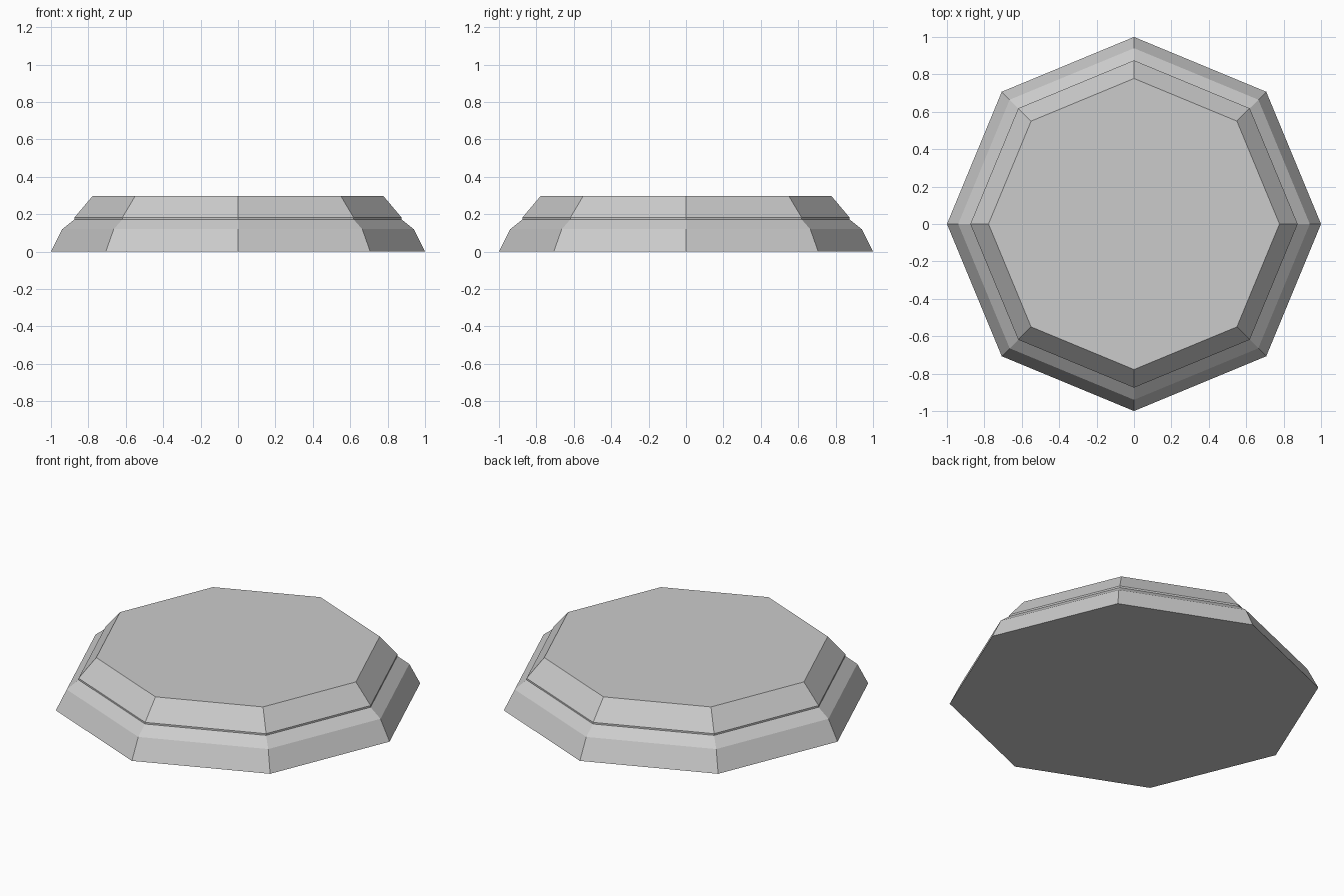
import bpy, bmesh
from math import cos, sin, pi

if "Cube" in bpy.data.objects:
    bpy.data.objects.remove(bpy.data.objects["Cube"])

SIDES = 8
# (radius, height) from the floor to the top: foot, chamfer, thin riser, sloped cap
PROFILE = [(1.0, 0.0), (0.94, 0.12), (0.875, 0.172), (0.875, 0.182), (0.778, 0.297)]


def ring(bm, r, z):
    return [bm.verts.new((r * cos(2 * pi * i / SIDES), r * sin(2 * pi * i / SIDES), z))
            for i in range(SIDES)]


# Octagonal stepped plinth
bm = bmesh.new()
rings = [ring(bm, r, z) for r, z in PROFILE]
for a, b in zip(rings, rings[1:]):
    for i in range(SIDES):
        j = (i + 1) % SIDES
        bm.faces.new((a[i], a[j], b[j], b[i]))
bm.faces.new(rings[0][::-1])
bm.faces.new(rings[-1])

mesh = bpy.data.meshes.new("octagonal_plinth")
bm.to_mesh(mesh)
bm.free()
bpy.context.collection.objects.link(bpy.data.objects.new("octagonal_plinth", mesh))
